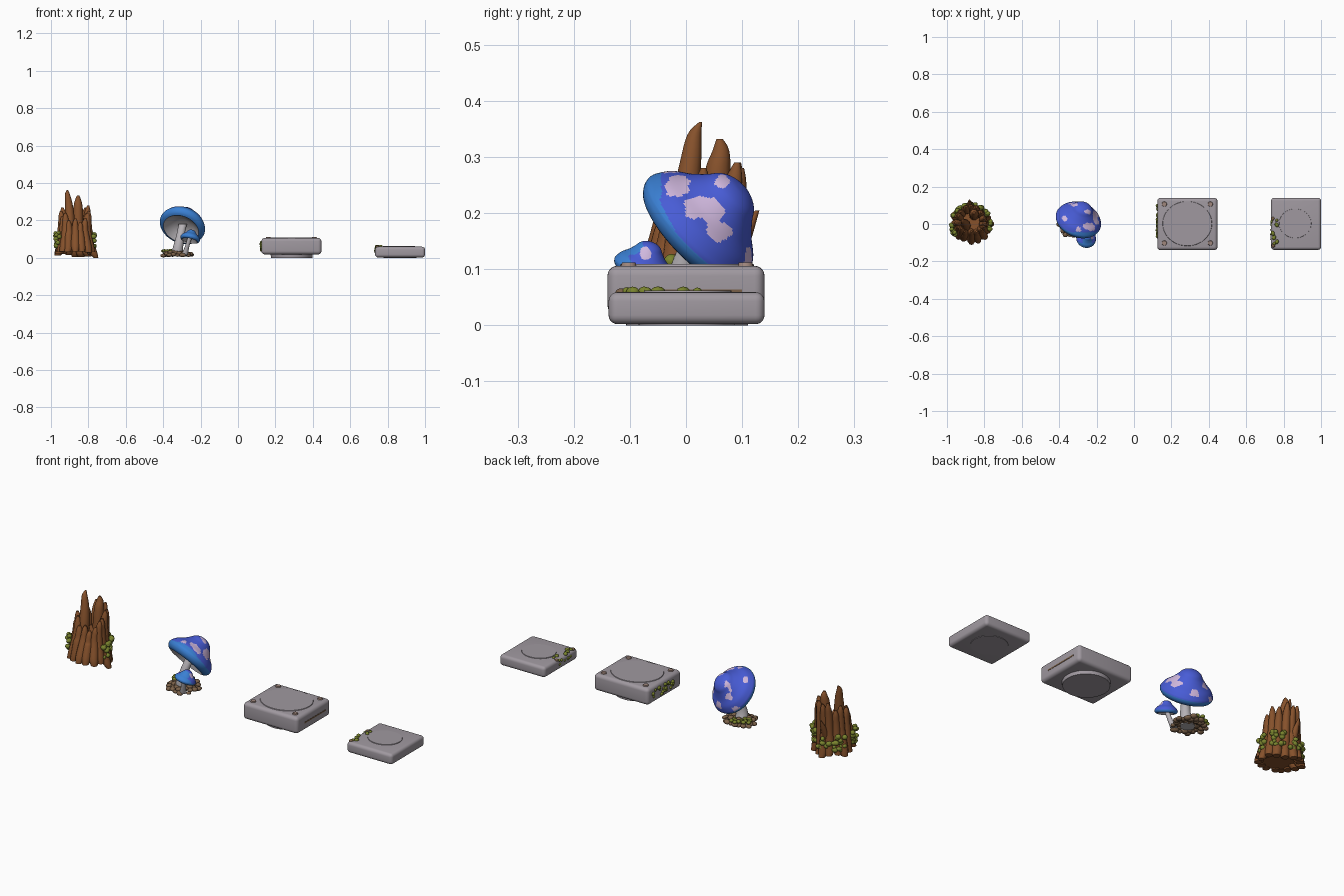
import bpy, bmesh, math, random
from mathutils import Vector, Matrix

if "Cube" in bpy.data.objects:
    bpy.data.objects.remove(bpy.data.objects["Cube"])

random.seed(7)


def lin(c):
    return c / 12.92 if c <= 0.04045 else ((c + 0.055) / 1.055) ** 2.4


def material(name, r, g, b):
    m = bpy.data.materials.new(name)
    m.diffuse_color = (lin(r / 255), lin(g / 255), lin(b / 255), 1)
    m.use_nodes = True
    m.node_tree.nodes["Principled BSDF"].inputs["Base Color"].default_value = m.diffuse_color
    return m


BARK = material("bark brown", 134, 81, 43)
MOSS = material("moss green", 122, 132, 46)
BLUE = material("cap blue", 72, 92, 214)
SKY = material("rim light blue", 58, 128, 212)
LILAC = material("spot lilac", 208, 184, 222)
STEM = material("stem pale grey", 182, 178, 182)
STONE = material("stone grey", 160, 153, 160)
PEBBLE = material("pebble brown", 122, 96, 72)
STUD = material("stud brown grey", 160, 135, 125)


def finish(name, bm, mats, angle=40):
    bmesh.ops.recalc_face_normals(bm, faces=bm.faces)
    me = bpy.data.meshes.new(name)
    bm.to_mesh(me)
    bm.free()
    for m in mats:
        me.materials.append(m)
    ob = bpy.data.objects.new(name, me)
    bpy.context.collection.objects.link(ob)
    bpy.context.view_layer.objects.active = ob
    ob.select_set(True)
    bpy.ops.object.shade_smooth_by_angle(angle=math.radians(angle))
    ob.select_set(False)
    return ob


def spline(pts, steps):
    """Catmull-Rom curve through points of any dimension."""
    p = [pts[0]] + list(pts) + [pts[-1]]
    out = []
    for i in range(1, len(p) - 2):
        for s in range(steps):
            t = s / steps
            out.append([0.5 * (2 * b + (c - a) * t + (2 * a - 5 * b + 4 * c - d) * t * t
                        + (3 * b - a - 3 * c + d) * t ** 3)
                        for a, b, c, d in zip(p[i - 1], p[i], p[i + 1], p[i + 2])])
    return out + [list(pts[-1])]


def tube(bm, pts, steps=4, n=10, twist=0.0, squash=1.0):
    """Sweep rings along points given as (x, y, z, radius)."""
    rings = []
    for x, y, z, r in spline(pts, steps):
        ring = []
        for k in range(n):
            a = 2 * math.pi * k / n
            o = Vector((math.cos(a) * r * squash, math.sin(a) * r, 0))
            o.rotate(Matrix.Rotation(twist, 3, 'Z'))
            ring.append(bm.verts.new((x + o.x, y + o.y, max(0, z))))
        rings.append(ring)
    for a, b in zip(rings, rings[1:]):
        for k in range(n):
            bm.faces.new((a[k], a[(k + 1) % n], b[(k + 1) % n], b[k]))
    bm.faces.new(rings[0])
    bm.faces.new(rings[-1])


def blobs(name, mat, items):
    """Small rounded lumps given as (x, y, z, radius, flattening)."""
    bm = bmesh.new()
    for x, y, z, r, f in items:
        m = (Matrix.Translation((x, y, z)) @ Matrix.Rotation(random.uniform(0, 6), 4, 'Z')
             @ Matrix.Diagonal((r * random.uniform(1, 1.35), r, r * f, 1)))
        bmesh.ops.create_icosphere(bm, subdivisions=2, radius=1, matrix=m)
    return finish(name, bm, [mat], 60)


# --- broken stump: ring of splintered shards leaning inwards at the front
SX, SY = -0.872, 0.0
bm = bmesh.new()
heights = [0.25, 0.28, 0.27, 0.29, 0.28, 0.29, 0.25, 0.27, 0.25, 0.22,
           0.24, 0.2, 0.21, 0.19, 0.21, 0.24]
for i, h in enumerate(heights):
    a = 2 * math.pi * i / len(heights) + random.uniform(-0.08, 0.08)
    c, s = math.cos(a), math.sin(a)
    foot = random.uniform(0.085, 0.105)
    z0 = random.uniform(0.015, 0.03) - 0.014 * s
    lean = 0.22 * max(0, -s) + 0.1 * max(0, s)
    rad = [(foot, z0, 0.017), (foot - 0.012, z0 + 0.03, 0.024), (0.072, 0.12, 0.022),
           (0.068, h * 0.72, 0.02), (0.072, h * 0.9, 0.014), (0.075, h, 0.005)]
    tube(bm, [(SX + c * d, SY + s * d + lean * max(0, z - 0.05), z, r) for d, z, r in rad],
         twist=a, squash=1.1)
# tall spike, inner splinters, right root and one leaning splinter at the back
tube(bm, [(-0.905, -0.03, 0.05, 0.03), (-0.9, -0.005, 0.2, 0.027), (-0.905, 0.008, 0.29, 0.02),
          (-0.912, 0.015, 0.34, 0.013), (-0.912, 0.026, 0.362, 0.003)])
tube(bm, [(-0.855, 0.045, 0.1, 0.03), (-0.855, 0.055, 0.26, 0.025), (-0.855, 0.062, 0.31, 0.016),
          (-0.855, 0.06, 0.332, 0.006)])
tube(bm, [(-0.88, 0.08, 0.1, 0.02), (-0.88, 0.105, 0.16, 0.014), (-0.88, 0.127, 0.205, 0.004)])
tube(bm, [(-0.76, 0.0, 0.0, 0.013), (-0.775, 0.0, 0.03, 0.022), (-0.80, 0.0, 0.1, 0.024),
          (-0.81, 0.0, 0.2, 0.018), (-0.81, 0.0, 0.24, 0.004)])
tube(bm, [(SX, SY, 0.035, 0.085), (SX, SY, 0.08, 0.07), (SX, SY + 0.01, 0.17, 0.058)], n=16)
finish("splintered_stump", bm, [BARK])

# --- moss clumps hugging the bark
lumps = []
for ang, z, n in [(200, 0.1, 14), (140, 0.085, 16), (45, 0.095, 15), (95, 0.08, 9), (0, 0.095, 9)]:
    for _ in range(n):
        a, d = math.radians(ang + random.uniform(-17, 17)), random.uniform(0.094, 0.108)
        lumps.append((SX + d * math.cos(a), SY + d * math.sin(a),
                      z + random.uniform(-0.04, 0.035), random.uniform(0.01, 0.014), 1.0))
blobs("stump_moss", MOSS, lumps)


# --- mushrooms: bell cap with a pale blue band under and along the front rim
GILLS = [(0.0, 0.03), (0.05, 0.022), (0.098, -0.018)]
BAND = [(0.098, -0.018), (0.112, -0.012), (0.122, 0.0), (0.125, 0.012)]
DOME = [(0.125, 0.012), (0.122, 0.022), (0.108, 0.044), (0.082, 0.066), (0.06, 0.09),
        (0.045, 0.11), (0.024, 0.122), (0.0, 0.126)]
# spots seen along one axis: (dropped axis, two remaining coordinates, radius)
SPOTS = [(0, -0.014, 0.248, 0.021), (0, 0.018, 0.21, 0.023), (0, 0.045, 0.2, 0.023),
         (0, 0.06, 0.168, 0.02), (0, 0.065, 0.255, 0.012),
         (2, -0.32, 0.11, 0.018), (2, -0.37, 0.03, 0.016), (2, -0.3, -0.03, 0.014),
         (1, -0.33, 0.18, 0.018), (1, -0.27, 0.12, 0.02), (1, -0.37, 0.12, 0.018)]
SMALL_SPOTS = [(0, -0.073, 0.128, 0.011)]


def mushroom_cap(name, centre, axis, size, spots):
    bm = bmesh.new()
    n = 120
    rot = Vector((0, 0, 1)).rotation_difference(Vector(axis)).to_matrix().to_4x4()
    mat = Matrix.Translation(centre) @ rot @ Matrix.Scale(size, 4)
    for slot, part, steps in [(3, GILLS, 4), (1, BAND, 3), (0, DOME, 8)]:
        rings = [[bm.verts.new(mat @ Vector((r * math.cos(2 * math.pi * k / n),
                                             r * math.sin(2 * math.pi * k / n), h)))
                  for k in range(n)] for r, h in spline(part, steps)]
        for a, b in zip(rings, rings[1:]):
            for k in range(n):
                f = bm.faces.new((a[k], a[(k + 1) % n], b[(k + 1) % n], b[k]))
                f.material_index = slot
    bmesh.ops.remove_doubles(bm, verts=bm.verts, dist=1e-5)
    bmesh.ops.recalc_face_normals(bm, faces=bm.faces)
    for f in bm.faces:
        if f.material_index:
            continue
        c = f.calc_center_median()
        wob = 1 + 0.22 * math.sin(c.x * 170 + c.y * 90) * math.cos(c.z * 150)
        for ax, u, v, rad in spots:
            p = [c[i] for i in range(3) if i != ax]
            if f.normal[ax] > 0.25 and math.hypot(p[0] - u, p[1] - v) < rad * wob:
                f.material_index = 2
        if f.normal.y < -0.22 and f.material_index == 0:
            f.material_index = 1
    return finish(name, bm, [BLUE, SKY, LILAC, STEM], 60)


mushroom_cap("large_cap", (-0.3, 0.012, 0.165), (0.27, 0.7, 0.66), 1.0, SPOTS)
mushroom_cap("small_cap", (-0.257, -0.078, 0.098), (0.2, 0.3, 0.9), 0.43, SMALL_SPOTS)
bm = bmesh.new()
tube(bm, [(-0.325, -0.005, 0.015, 0.034), (-0.32, -0.012, 0.06, 0.027), (-0.308, 0.0, 0.12, 0.022),
          (-0.295, 0.03, 0.18, 0.022)], n=20)
finish("large_stem", bm, [STEM])
bm = bmesh.new()
tube(bm, [(-0.285, -0.055, 0.015, 0.017), (-0.272, -0.068, 0.06, 0.012), (-0.257, -0.076, 0.11, 0.012)], n=16)
finish("small_stem", bm, [STEM])

# --- pebbles and moss at the mushroom foot
stones, tufts = [], []
for i in range(46):
    a, d = i * 2.4, math.sqrt((i + 0.5) / 46)
    x, y, r = -0.325 + 0.082 * d * math.cos(a), 0.005 + 0.075 * d * math.sin(a), random.uniform(0.011, 0.017)
    stones.append((x, y, r * 0.7 + 0.018 * (1 - d) + random.uniform(0, 0.012), r, 0.7))
    if x < -0.3 and y > 0.0 and d > 0.4:
        tufts.append((x - 0.004, y + 0.006, r + 0.022, 0.011, 0.8))
blobs("pebbles", PEBBLE, stones)
blobs("pebble_moss", MOSS, tufts)


# --- stone slabs
def slab(name, x0, x1, y0, y1, z0, z1, bev):
    bm = bmesh.new()
    m = (Matrix.Translation(((x0 + x1) / 2, (y0 + y1) / 2, (z0 + z1) / 2))
         @ Matrix.Diagonal((x1 - x0, y1 - y0, z1 - z0, 1)))
    bmesh.ops.create_cube(bm, size=1, matrix=m)
    bmesh.ops.bevel(bm, geom=bm.edges[:], offset=bev, segments=5, profile=0.5, affect='EDGES')
    return finish(name, bm, [STONE], 35)


def disc(name, x, y, z0, z1, rx, ry, mat, taper=0.97):
    bm = bmesh.new()
    m = Matrix.Translation((x, y, (z0 + z1) / 2)) @ Matrix.Diagonal((rx, ry, 1, 1))
    bmesh.ops.create_cone(bm, cap_ends=True, segments=48, radius1=1 if z0 > 0.01 else taper,
                          radius2=taper if z0 > 0.01 else 1, depth=z1 - z0, matrix=m)
    return finish(name, bm, [mat], 35)


slab("large_slab", 0.125, 0.446, -0.14, 0.14, 0.018, 0.106, 0.018)
disc("large_slab_top_plate", 0.285, 0.002, 0.1, 0.109, 0.135, 0.122, STONE)
disc("large_slab_foot", 0.287, 0.002, 0.0, 0.03, 0.114, 0.112, STONE)
for i, (x, y) in enumerate([(0.162, 0.106), (0.408, 0.106), (0.162, -0.102), (0.408, -0.102)]):
    disc("corner_stud_%d" % i, x, y, 0.1, 0.112, 0.015, 0.015, STUD, 0.8)
# narrow strip on the right side of the large slab
bm = bmesh.new()
bmesh.ops.create_cube(bm, size=1, matrix=Matrix.Translation((0.445, 0.01, 0.06))
                      @ Matrix.Diagonal((0.005, 0.18, 0.007, 1)))
finish("side_strip", bm, [PEBBLE])

slab("small_slab", 0.733, 1.0, -0.138, 0.14, 0.002, 0.059, 0.016)
disc("small_slab_top_plate", 0.862, 0.003, 0.05, 0.062, 0.088, 0.08, STONE)
disc("small_slab_foot", 0.866, 0.001, 0.0, 0.015, 0.09, 0.088, STONE)

# --- moss on the slabs' left sides
blobs("large_slab_moss", MOSS, [(0.127, random.uniform(-0.07, 0.105), random.uniform(0.04, 0.085),
                                 random.uniform(0.007, 0.011), 0.9) for _ in range(28)])
blobs("small_slab_moss", MOSS, [(random.uniform(0.742, 0.765), y, 0.06, random.uniform(0.008, 0.011), 0.9)
                                for y in (-0.105, -0.095, -0.075, -0.07, -0.05, -0.005, 0.02)]
      + [(0.737, random.uniform(-0.11, 0.02), random.uniform(0.025, 0.052), 0.008, 0.9) for _ in range(9)])
blobs("small_slab_pebbles", PEBBLE, [(0.745, -0.115, 0.059, 0.01, 0.7), (0.742, 0.028, 0.056, 0.009, 0.7)])
